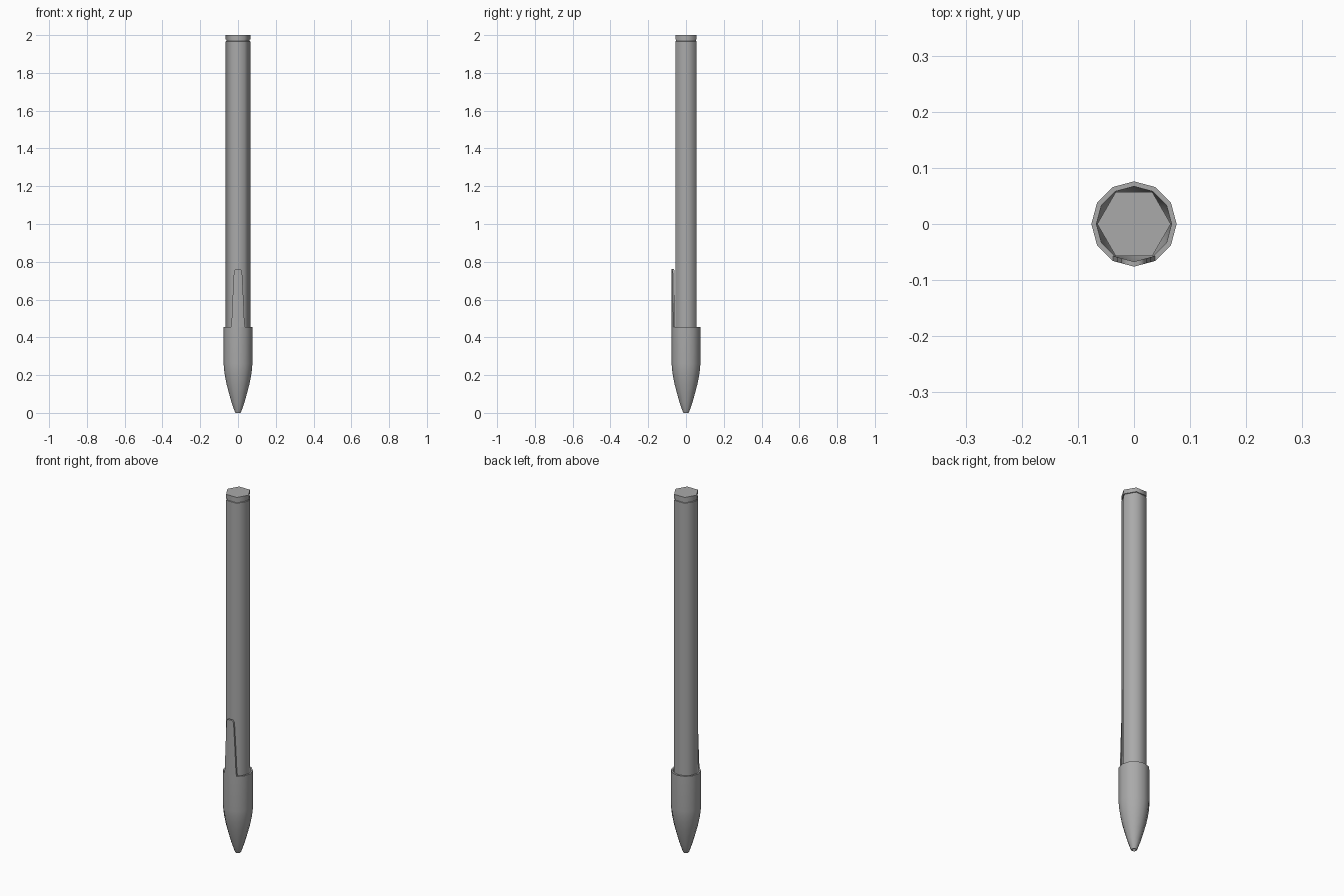
import bpy, bmesh, math

if "Cube" in bpy.data.objects:
    bpy.data.objects.remove(bpy.data.objects["Cube"])

grey = bpy.data.materials.new("dark_grey")
grey.diffuse_color = (0.4, 0.4, 0.4, 1)
grey.use_nodes = True
grey.node_tree.nodes["Principled BSDF"].inputs["Base Color"].default_value = grey.diffuse_color


def loft(name, rings):
    """Skin a stack of closed rings and cap both ends."""
    bm = bmesh.new()
    loops = [[bm.verts.new(p) for p in ring] for ring in rings]
    n = len(loops[0])
    for a, b in zip(loops, loops[1:]):
        for i in range(n):
            j = (i + 1) % n
            bm.faces.new((a[i], a[j], b[j], b[i]))
    bm.faces.new(loops[0])
    bm.faces.new(loops[-1])
    bmesh.ops.recalc_face_normals(bm, faces=bm.faces)
    mesh = bpy.data.meshes.new(name)
    bm.to_mesh(mesh)
    bm.free()
    mesh.materials.append(grey)
    ob = bpy.data.objects.new(name, mesh)
    bpy.context.collection.objects.link(ob)
    return ob


def ring(r, z, n):
    return [(r * math.cos(2 * math.pi * i / n), r * math.sin(2 * math.pi * i / n), z)
            for i in range(n)]


def smooth(ob, degrees):
    bpy.ops.object.select_all(action='DESELECT')
    ob.select_set(True)
    bpy.context.view_layer.objects.active = ob
    bpy.ops.object.shade_smooth_by_angle(angle=math.radians(degrees))


# Hexagonal barrel, softly shaded, with a narrow groove below the end plug
barrel_profile = [(0.0655, 0.24), (0.0655, 1.967), (0.061, 1.968),
                  (0.061, 1.976), (0.0655, 1.977), (0.0655, 2.0)]
smooth(loft("barrel", [ring(r, z, 6) for r, z in barrel_profile]), 62)

# Twelve-sided cap: recessed tip, curved nose, straight sleeve, hollow inside
cap_profile = [(0.009, 0.012), (0.010, 0.0), (0.014, 0.0), (0.017, 0.006),
               (0.034, 0.055), (0.048, 0.105), (0.060, 0.15), (0.069, 0.195),
               (0.074, 0.23), (0.076, 0.26), (0.076, 0.455),
               (0.067, 0.455), (0.060, 0.235), (0.008, 0.05)]
smooth(loft("cap", [ring(r, z, 12) for r, z in cap_profile]), 35)


# Tapered clip that continues the front of the cap upward
def clip_section(w, z):
    def y(x, front):
        return front + abs(x) * 0.268
    return [(x, y(x, -0.076), z) for x in (-w, 0, w)] + \
           [(x, y(x, -0.067), z) for x in (w, 0, -w)]


clip_rows = [(0.038, 0.45), (0.034, 0.48), (0.029, 0.60), (0.022, 0.74),
             (0.020, 0.752), (0.015, 0.76), (0.009, 0.763)]
smooth(loft("clip", [clip_section(w, z) for w, z in clip_rows]), 35)
